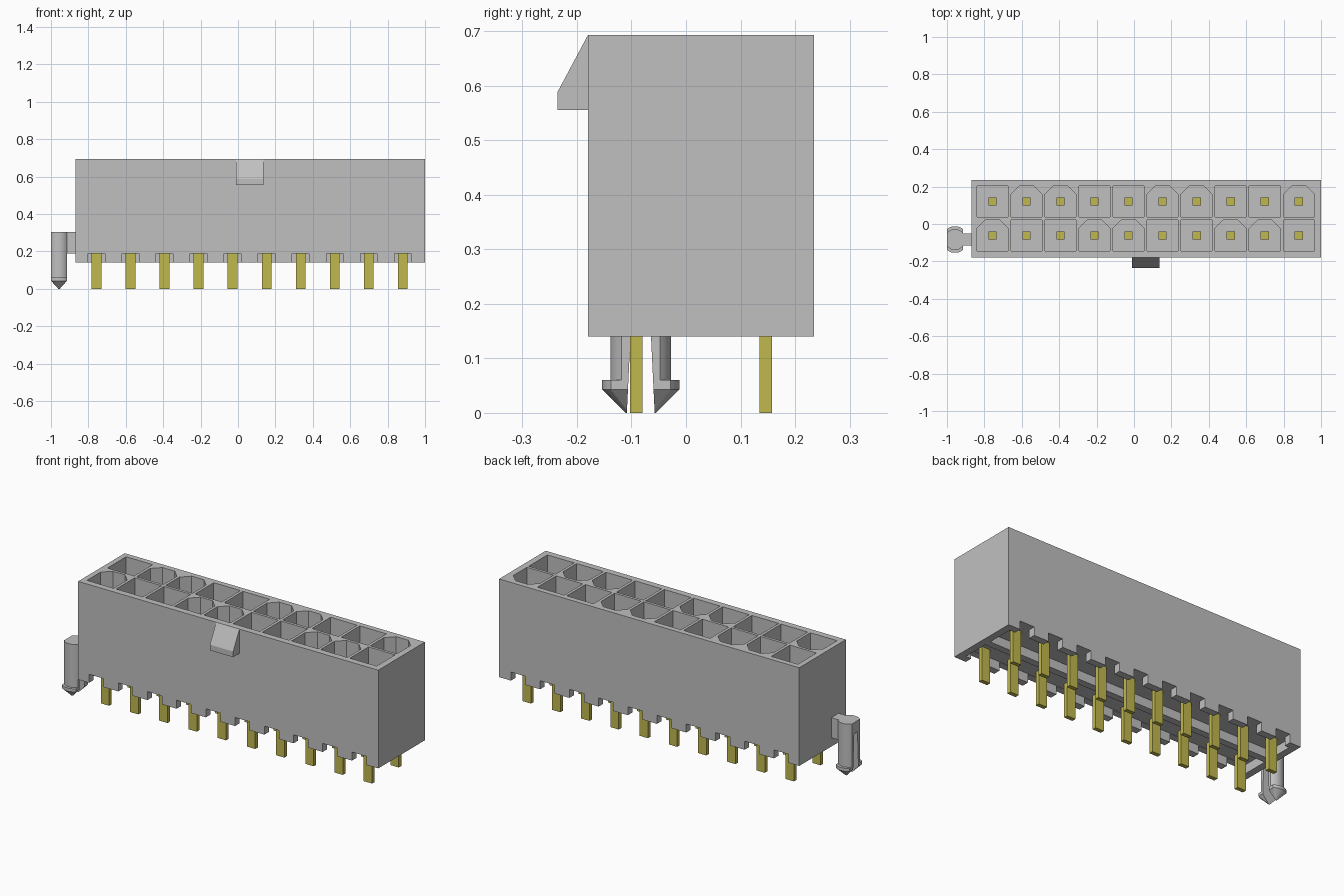
import bpy
import bmesh
from math import cos, sin, tau

default = bpy.data.objects.get("Cube")
if default:
    bpy.data.objects.remove(default, do_unlink=True)


def material(name, colour):
    mat = bpy.data.materials.new(name)
    mat.use_nodes = True
    mat.diffuse_color = (*colour, 1)
    mat.node_tree.nodes["Principled BSDF"].inputs["Base Color"].default_value = (*colour, 1)
    return mat


GREY = material("light grey plastic", (0.53, 0.53, 0.53))
GOLD = material("gold metal", (0.53, 0.48, 0.08))


def loft(bm, rings):
    """Close a solid through rings with equal point counts."""
    loops = [[bm.verts.new(p) for p in ring] for ring in rings]
    bm.faces.new(loops[0])
    bm.faces.new(loops[-1])
    n = len(loops[0])
    for a, b in zip(loops, loops[1:]):
        for i in range(n):
            j = (i + 1) % n
            bm.faces.new((a[i], a[j], b[j], b[i]))


def prism(bm, outline, z0, z1):
    loft(bm, [[(x, y, z) for x, y in outline] for z in (z0, z1)])


def box(bm, x0, x1, y0, y1, z0, z1):
    prism(bm, [(x0, y0), (x1, y0), (x1, y1), (x0, y1)], z0, z1)


def finish(bm, name, mat):
    bmesh.ops.recalc_face_normals(bm, faces=bm.faces)
    mesh = bpy.data.meshes.new(name)
    bm.to_mesh(mesh)
    bm.free()
    obj = bpy.data.objects.new(name, mesh)
    bpy.context.collection.objects.link(obj)
    mesh.materials.append(mat)
    return obj


def cut(obj, bm):
    """Subtract the solids in bm from obj."""
    cutter = finish(bm, "cutter", GREY)
    cutter.hide_render = True
    mod = obj.modifiers.new("cut", "BOOLEAN")
    mod.operation = "DIFFERENCE"
    mod.solver = "EXACT"
    mod.object = cutter
    bpy.context.view_layer.objects.active = obj
    bpy.ops.object.modifier_apply(modifier=mod.name)
    bpy.data.objects.remove(cutter, do_unlink=True)


# Layout
X0, X1, Y0, Y1 = -0.87, 1.0, -0.18, 0.235
BOTTOM, TOP, FLOOR = 0.14, 0.693, 0.23
COLUMNS = [-0.757 + 0.182 * i for i in range(10)]
ROWS = [(-0.061, -0.091, 0), (0.121, 0.146, 2)]  # contact y, leg y, pattern shift
HALF, CHAMFER = 0.083, 0.045

# Housing block
bm = bmesh.new()
box(bm, X0, X1, Y0, Y1, BOTTOM, TOP)
housing = finish(bm, "housing", GREY)

# Keyed sockets: square ones and ones with two chamfered corners
bm = bmesh.new()
for y, _, shift in ROWS:
    for i, x in enumerate(COLUMNS):
        a, b = x - HALF, x + HALF
        c, d = y - HALF, y + HALF
        if (i + shift) % 4 in (0, 3):
            outline = [(a, c), (b, c), (b, d - CHAMFER), (b - CHAMFER, d),
                       (a + CHAMFER, d), (a, d - CHAMFER)]
        else:
            outline = [(a, c), (b, c), (b, d), (a, d)]
        prism(bm, outline, FLOOR, TOP + 0.1)
cut(housing, bm)

# Underside channels on both sides of a centre rib
bm = bmesh.new()
for y0, y1 in ((Y0 + 0.04, 0.008), (0.047, Y1 - 0.04)):
    box(bm, X0 + 0.04, X1 - 0.04, y0, y1, 0.1, 0.19)
cut(housing, bm)

# Notches through the bottom of the front and back walls
bm = bmesh.new()
for x in COLUMNS:
    for y0, y1 in ((Y0 - 0.05, Y0 + 0.06), (Y1 - 0.06, Y1 + 0.05)):
        box(bm, x - 0.045, x + 0.045, y0, y1, 0.09, 0.188)
cut(housing, bm)

# Wedge latch on the front
bm = bmesh.new()
wedge = [(Y0 + 0.005, 0.556), (-0.236, 0.556), (-0.236, 0.588),
         (Y0, TOP), (Y0 + 0.005, TOP - 0.002)]
loft(bm, [[(x, y, z) for y, z in wedge] for x in (-0.01, 0.135)])
finish(bm, "latch", GREY)

# Contacts in the sockets and offset solder legs below
contacts, legs = bmesh.new(), bmesh.new()
for y, leg_y, _ in ROWS:
    for x in COLUMNS:
        box(contacts, x - 0.022, x + 0.022, y - 0.022, y + 0.022, FLOOR - 0.02, 0.48)
        box(legs, x - 0.026, x + 0.026, leg_y - 0.0115, leg_y + 0.0115, 0, 0.21)
finish(contacts, "contact_pins", GOLD)
finish(legs, "solder_legs", GOLD)

# Split mounting peg: round sections with flattened sides
PX, PY = -0.957, -0.083


def section(r, w, z, n=32):
    ring = []
    for i in range(n):
        a = tau * (i + 0.5) / n
        ring.append((PX + max(-w, min(w, r * cos(a))), PY + r * sin(a), z))
    return ring


bm = bmesh.new()
loft(bm, [section(0.028, 0.004, 0), section(0.071, 0.043, 0.043),
          section(0.071, 0.043, 0.06), section(0.056, 0.043, 0.0601),
          section(0.056, 0.043, 0.303)])
peg = finish(bm, "mounting_peg", GREY)

# Slot that widens towards the tip
bm = bmesh.new()
slot = [(-0.026, -0.01), (0.026, -0.01), (0.014, 0.24), (-0.014, 0.24)]
loft(bm, [[(x, PY + y, z) for y, z in slot] for x in (PX - 0.1, PX + 0.1)])
cut(peg, bm)

# Arm joining the peg to the housing
bm = bmesh.new()
box(bm, PX + 0.03, X0 + 0.005, PY - 0.033, PY + 0.033, 0.19, 0.303)
finish(bm, "peg_arm", GREY)

# Smooth the rounded peg and keep its edges
bpy.ops.object.select_all(action="DESELECT")
peg.select_set(True)
bpy.context.view_layer.objects.active = peg
bpy.ops.object.shade_smooth_by_angle(angle=0.5)
